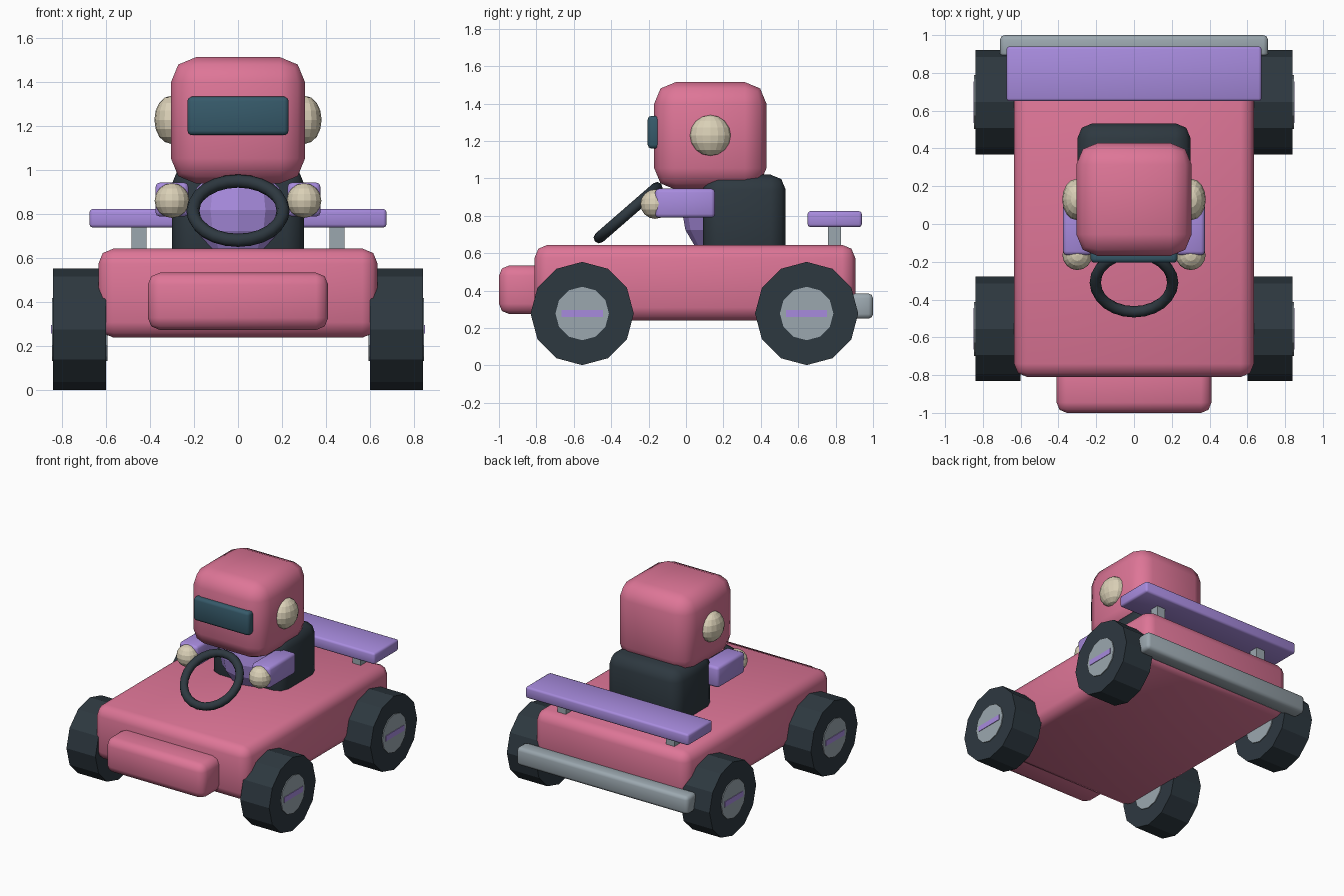
import bpy
import math
from mathutils import Matrix

cube = bpy.data.objects.get("Cube")
if cube:
    bpy.data.objects.remove(cube, do_unlink=True)


def material(name, rgb):
    m = bpy.data.materials.new(name)
    m.use_nodes = True
    m.diffuse_color = (*rgb, 1)
    bsdf = next(n for n in m.node_tree.nodes if n.type == 'BSDF_PRINCIPLED')
    bsdf.inputs["Base Color"].default_value = (*rgb, 1)
    return m


PINK = material("pink paint", (0.73, 0.18, 0.31))
PURPLE = material("purple", (0.39, 0.26, 0.73))
DARK = material("dark rubber", (0.027, 0.04, 0.051))
GREY = material("grey metal", (0.33, 0.39, 0.43))
CREAM = material("cream", (0.70, 0.63, 0.47))
GLASS = material("visor glass", (0.037, 0.102, 0.144))


def finish(name, mat):
    ob = bpy.context.object
    ob.name = name
    ob.data.materials.append(mat)
    return ob


def box(name, mat, x, y, z, bevel=0.0):
    """Rounded box from (min, max) ranges on each axis."""
    spans = (x, y, z)
    bpy.ops.mesh.primitive_cube_add(size=1, location=[(a + b) / 2 for a, b in spans])
    ob = finish(name, mat)
    ob.data.transform(Matrix.Diagonal([b - a for a, b in spans] + [1]))
    if bevel:
        mod = ob.modifiers.new("rounding", 'BEVEL')
        mod.width = bevel
        mod.segments = 2
        bpy.ops.object.modifier_apply(modifier=mod.name)
        bpy.ops.object.shade_smooth_by_angle(angle=math.radians(50))
    return ob


def ball(name, mat, loc, radii, segments=16, rings=8):
    bpy.ops.mesh.primitive_uv_sphere_add(segments=segments, ring_count=rings, radius=1, location=loc)
    ob = finish(name, mat)
    ob.data.transform(Matrix.Diagonal((*radii, 1)))
    return ob


def disc(name, mat, loc, radius, depth):
    """Twelve-sided cylinder along x with a corner at the top."""
    bpy.ops.mesh.primitive_cylinder_add(vertices=12, radius=radius, depth=depth, location=loc)
    ob = finish(name, mat)
    ob.data.transform(Matrix.Rotation(math.pi / 2, 4, 'Y'))
    return ob


# Kart body
box("body", PINK, (-0.635, 0.635), (-0.81, 0.905), (0.24, 0.645), 0.07)
box("nose", PINK, (-0.41, 0.41), (-1.0, -0.7), (0.275, 0.535), 0.055)
box("rear_bumper", GREY, (-0.71, 0.71), (0.88, 1.0), (0.25, 0.385), 0.025)
box("rear_wing", PURPLE, (-0.675, 0.675), (0.65, 0.94), (0.74, 0.825), 0.015)
box("seat", DARK, (-0.3, 0.3), (0.09, 0.533), (0.5, 1.02), 0.08)

# Driver
ball("torso", PURPLE, (0, 0.2, 0.82), (0.25, 0.22, 0.25), 12, 8)
box("head", PINK, (-0.305, 0.305), (-0.17, 0.43), (0.94, 1.515), 0.115)
box("visor", GLASS, (-0.23, 0.23), (-0.205, -0.13), (1.16, 1.335), 0.02)

# Steering wheel
bpy.ops.mesh.primitive_torus_add(major_radius=0.205, minor_radius=0.03, major_segments=24,
                                 minor_segments=8, location=(0, -0.31, 0.817),
                                 rotation=(math.radians(41), 0, 0))
finish("steering_wheel", DARK)
bpy.ops.object.shade_smooth_by_angle(angle=math.radians(50))

# Mirrored parts and wheels
for side, s in (("left", 1), ("right", -1)):
    def span(a, b):
        return tuple(sorted((s * a, s * b)))

    box(side + "_wing_strut", GREY, span(0.415, 0.485), (0.76, 0.83), (0.6, 0.75))
    box(side + "_arm", PURPLE, span(0.225, 0.375), (-0.165, 0.155), (0.79, 0.945), 0.02)
    ball(side + "_hand", CREAM, (s * 0.3, -0.165, 0.863), (0.079, 0.079, 0.079))
    ball(side + "_ear", CREAM, (s * 0.305, 0.13, 1.23), (0.075, 0.109, 0.109))
    for end, y in (("front", -0.555), ("rear", 0.645)):
        name = f"{end}_{side}_"
        disc(name + "tyre", DARK, (s * 0.72, y, 0.278), 0.276, 0.24)
        disc(name + "hub", GREY, (s * 0.72, y, 0.278), 0.143, 0.252)
        box(name + "hub_bar", PURPLE, span(0.84, 0.85), (y - 0.11, y + 0.11), (0.258, 0.298))
